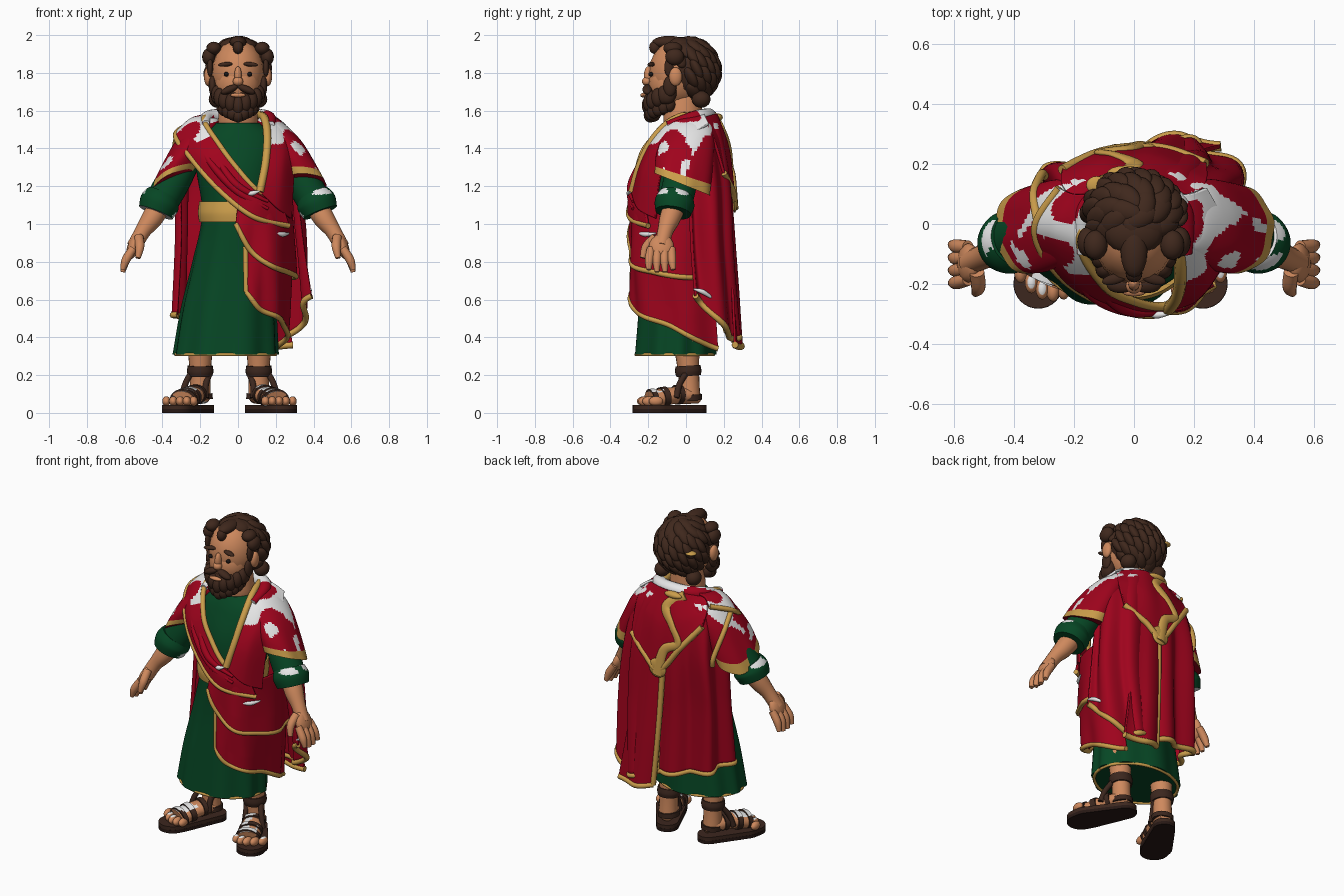
import bpy, bmesh, math
from math import sin, cos, pi
from mathutils import Vector as V, Matrix, Euler, noise

cube = bpy.data.objects.get("Cube")
if cube:
    bpy.data.objects.remove(cube, do_unlink=True)

def material(name, *rgb):
    m = bpy.data.materials.new(name)
    m.use_nodes = True
    m.diffuse_color = (*rgb, 1)
    m.node_tree.nodes["Principled BSDF"].inputs["Base Color"].default_value = (*rgb, 1)
    return m

RED, GREEN = material("crimson cloth", .35, .001, .012), material("green cloth", .002, .062, .018)
GOLD, WHITE = material("gold trim", .6, .34, .07), material("pale patches", .8, .8, .8)
SKIN, HAIR = material("skin", .62, .25, .11), material("brown hair", .05, .021, .012)
LEATHER, SOLE = material("sandal leather", .045, .02, .013), material("dark sole", .02, .009, .007)
EYE = material("eye black", .01, .008, .008)
made = []

def finish(name, bm, mat, patch=None, thick=0, hem=0):
    """Make the object; upward faces may carry pale patches, the first faces a gold hem."""
    bmesh.ops.recalc_face_normals(bm, faces=bm.faces)
    for i, f in enumerate(bm.faces):
        if i < hem:
            f.material_index = 2
        elif patch and abs(f.normal.z) > patch and noise.noise(f.calc_center_median() * 9) > -.02:
            f.material_index = 1
    me = bpy.data.meshes.new(name)
    bm.to_mesh(me)
    bm.free()
    for m in (mat, WHITE, GOLD):
        me.materials.append(m)
    ob = bpy.data.objects.new(name, me)
    bpy.context.collection.objects.link(ob)
    if thick:
        mod = ob.modifiers.new("thickness", 'SOLIDIFY')
        mod.thickness, mod.offset = thick, 0
    made.append(ob)

def spline(pts, t):
    """Smooth interpolation through equal-length tuples, t in 0..1."""
    i = min(int(t * (len(pts) - 1)), len(pts) - 2)
    f = t * (len(pts) - 1) - i
    p = [pts[min(max(i + k, 0), len(pts) - 1)] for k in (-1, 0, 1, 2)]
    return [.5 * (2*b + (c-a)*f + (2*a-5*b+4*c-d)*f*f + (3*b-a-3*c+d)*f**3) for a, b, c, d in zip(*p)]

def bridge(rings):
    """Closed skin over a list of vertex rings."""
    bm = bmesh.new()
    rows = [[bm.verts.new(p) for p in r] for r in rings]
    n = len(rows[0])
    for a, b in zip(rows, rows[1:]):
        for i in range(n):
            bm.faces.new((a[i], a[(i+1) % n], b[(i+1) % n], b[i]))
    bm.faces.new(rows[0])
    bm.faces.new(rows[-1])
    return bm

def loft(name, rings, mat, n=64, steps=40, folds=0, amp=0, patch=None, tilt=(0, 0), hem=0):
    """Stack of horizontal ellipses (cx, cy, z, rx, ry), bottom up, with a tilted, folded lower end."""
    out = []
    for k in range(steps + 1):
        cx, cy, z, rx, ry = spline(rings, k / steps)
        low = max(0, 1 - 1.6 * k / steps)
        ring = []
        for i in range(n):
            a = 2*pi*i/n
            r = 1 + amp * low * sin(folds*a + sin(2*a))
            x, y = rx*r*cos(a), ry*r*sin(a)
            ring.append((cx + x, cy + y, z + low * (x*tilt[0] + y*tilt[1])))
        out.append(ring)
    finish(name, bridge(out), mat, patch, hem=hem*n)

def tube(name, pts, radii, mat, n=14, flat=1, steps=None, patch=None):
    """Swept limb, strap or trim; flat squashes the section."""
    steps = steps or 7 * (len(pts) - 1)
    rs = [(r,) for r in radii] if isinstance(radii, list) else [(radii,)] * 2
    span = V(pts[-1]) - V(pts[0])
    ref = V((0, 1, 0)) if abs(span.z) > .6 * span.length else V((0, 0, 1))
    path = [V(spline(pts, k/steps)) for k in range(steps + 1)]
    out = []
    for k, p in enumerate(path):
        d = path[min(k+1, steps)] - path[max(k-1, 0)]
        side = d.cross(ref).normalized()
        up = side.cross(d).normalized() * flat
        r = spline(rs, k/steps)[0]
        out.append([p + (side*cos(2*pi*i/n) + up*sin(2*pi*i/n)) * r for i in range(n)])
    finish(name, bridge(out), mat, patch)

def blobs(name, items, mat, patch=None):
    """Ellipsoids (location, scale, optional rotation) in one object."""
    bm = bmesh.new()
    for loc, scale, *rot in items:
        mat4 = Matrix.LocRotScale(V(loc), rot[0] if rot else None, V(scale))
        bmesh.ops.create_uvsphere(bm, u_segments=16, v_segments=10, radius=1, matrix=mat4)
    finish(name, bm, mat, patch)

def slab(name, discs, z0, z1, mat):
    """Flat pad hulled around discs (x, y, radius)."""
    bm = bmesh.new()
    for x, y, r in discs:
        for k in range(32):
            for z in (z0, z1):
                bm.verts.new((x + r*cos(pi*k/16), y + r*sin(pi*k/16), z))
    hull = bmesh.ops.convex_hull(bm, input=bm.verts)
    bmesh.ops.delete(bm, geom=hull["geom_interior"], context='VERTS')
    finish(name, bm, mat)

def drape(name, rails, trims="", folds=0, amp=0, nu=72, nv=36, mid=0, patch=.5, width=.015):
    """Cloth sheet through rails from top to bottom, with gold edging on the named sides."""
    grid = []
    for j in range(nv + 1):
        row = [V(spline([spline(r, i/nu) for r in rails], j/nv)) for i in range(nu + 1)]
        grid.append([p + V((p.x, p.y, 0)).normalized() * amp * min(1, 1.5*j/nv) * sin(2*pi*folds*i/nu)
                     for i, p in enumerate(row)])
    bm = bmesh.new()
    vs = [[bm.verts.new(p) for p in row] for row in grid]
    for a, b in zip(vs, vs[1:]):
        for i in range(nu):
            bm.faces.new((a[i], a[i+1], b[i+1], b[i]))
    finish(name, bm, RED, patch, .014)
    lines = {"t": grid[0], "b": grid[-1], "l": [r[0] for r in grid], "m": [r[int(mid*nu)] for r in grid]}
    for k in trims:
        tube(name + "_trim", [tuple(p) for p in lines[k]], width, GOLD, n=8, steps=len(lines[k]) - 1)

# Tunic, belt and neck
loft("tunic", [(-.065, -.06, .31, .275, .215), (-.05, -.055, .55, .25, .2), (-.025, -.05, .8, .215, .185),
               (0, -.05, 1.05, .19, .18), (0, -.02, 1.28, .22, .2), (0, 0, 1.45, .23, .165),
               (0, -.01, 1.535, .125, .11)], GREEN, n=80, folds=9, amp=.035)
tube("tunic_hem_lining", [(-.065 + .264*cos(pi*k/12), -.06 + .205*sin(pi*k/12), .309) for k in range(25)], .009, GOLD, n=8)
loft("belt", [(0, -.05, 1.01, .205, .2), (0, -.05, 1.06, .212, .205), (0, -.045, 1.12, .205, .2)], GOLD)
loft("neck", [(0, .01, 1.45, .1, .1), (0, -.015, 1.555, .105, .105), (0, -.01, 1.7, .085, .09)], SKIN)

# Draped robe: cape, hood and folds at the back
drape("cape", [
    [(-.15, -.02, 1.56), (-.11, .1, 1.58), (0, .14, 1.58), (.11, .1, 1.58), (.15, -.02, 1.56)],
    [(-.27, .02, 1.46), (-.21, .14, 1.48), (0, .19, 1.48), (.21, .14, 1.48), (.27, .02, 1.46)],
    [(-.3, .02, 1.2), (-.25, .18, 1.22), (0, .21, 1.22), (.27, .19, 1.22), (.31, .02, 1.2)],
    [(-.3, .0, .9), (-.27, .17, .88), (0, .21, .85), (.29, .21, .85), (.35, .03, .88)],
    [(-.32, -.02, .52), (-.27, .17, .5), (0, .23, .45), (.26, .25, .4), (.39, .05, .62)]],
    "bm", folds=5, amp=.028, nu=100, mid=.55, width=.017)
drape("back_fold", [[(.0, .22, 1.25), (.08, .23, 1.25), (.17, .21, 1.25)],
                    [(.02, .24, .8), (.12, .26, .8), (.22, .24, .8)],
                    [(.05, .26, .37), (.16, .29, .35), (.29, .26, .36)]], "lb", folds=1, amp=.012, width=.018)
drape("back_hood", [
    [(-.2, .08, 1.56), (-.08, .15, 1.58), (.0, .16, 1.58), (.08, .15, 1.58), (.2, .08, 1.56)],
    [(-.24, .13, 1.5), (-.1, .21, 1.43), (.0, .225, 1.38), (.1, .215, 1.41), (.24, .14, 1.46)],
    [(-.24, .18, 1.42), (-.12, .235, 1.27), (.01, .255, 1.11), (.12, .245, 1.18), (.24, .2, 1.27)]],
    "b", patch=.62, width=.018)
tube("hood_edging", [(-.1, .15, 1.57), (0, .195, 1.49), (-.06, .23, 1.4), (-.11, .24, 1.3), (-.02, .25, 1.24),
                     (.02, .26, 1.08)], [.03, .034, .022, .024, .03, .036], GOLD, flat=.5)
blobs("hood_knot", [((.02, .258, 1.12), (.06, .014, .06)), ((-.03, .17, 1.565), (.06, .025, .02))], GOLD)
tube("right_mantle_edge", [(-.32, .0, 1.48), (-.335, .1, 1.38), (-.31, .165, 1.24), (-.3, .16, 1.18)], .015, GOLD)

# Draped robe: sash, shoulder panel and hip wraps
drape("shoulder_sash", [
    [(-.12, .1, 1.58), (-.18, -.06, 1.55), (-.1, -.205, 1.42), (-.01, -.255, 1.3), (.1, -.275, 1.18), (.22, -.23, 1.12)],
    [(-.2, .1, 1.57), (-.26, -.04, 1.53), (-.18, -.21, 1.37), (-.04, -.28, 1.22), (.1, -.295, 1.11), (.25, -.21, 1.05)],
    [(-.25, .12, 1.53), (-.33, -.02, 1.47), (-.25, -.17, 1.35), (-.1, -.265, 1.18), (.08, -.3, 1.04), (.27, -.2, .99)]], "tb")
for k in range(2):
    tube("sash_fold", [(-.24+.05*k, -.08, 1.5+.02*k), (-.15+.05*k, -.23, 1.33), (0, -.292, 1.17+.03*k),
                       (.16, -.28, 1.08+.04*k)], [.008, .018, .02, .008], RED)
drape("left_shoulder_panel", [
    [(.1, .1, 1.58), (.14, -.05, 1.56), (.155, -.165, 1.46), (.145, -.24, 1.32), (.115, -.285, 1.17)],
    [(.18, .1, 1.57), (.22, -.04, 1.53), (.24, -.15, 1.42), (.23, -.22, 1.28), (.21, -.25, 1.08)],
    [(.24, .12, 1.53), (.3, 0, 1.45), (.3, -.1, 1.36), (.29, -.14, 1.22), (.28, -.16, 1.03)]], "t", width=.021)
drape("hip_wrap", [
    [(0, -.27, 1.09), (.08, -.285, 1.09), (.17, -.26, 1.08), (.25, -.17, 1.08), (.28, 0, 1.08), (.24, .13, 1.08)],
    [(-.01, -.285, 1), (.06, -.295, .87), (.17, -.275, .78), (.27, -.17, .745), (.3, -.02, .72), (.27, .12, .72)]],
    "b", folds=3, amp=.008)
drape("lower_wrap", [
    [(.04, -.28, .88), (.12, -.275, .84), (.2, -.24, .82), (.27, -.1, .8), (.28, .03, .8), (.24, .14, .8)],
    [(.045, -.285, .64), (.11, -.28, .555), (.2, -.215, .51), (.25, -.08, .46), (.25, .05, .39), (.2, .17, .34)]],
    "lb", folds=3, amp=.008)
tube("neck_roll", [(-.17, -.1, 1.53), (-.16, .04, 1.56), (-.07, .11, 1.572), (.07, .11, 1.572), (.16, .04, 1.56),
                   (.175, -.1, 1.525)], [.02, .038, .04, .04, .038, .02], RED, steps=48, patch=.2)
for a, b, c in (((.045, -.295, 1.16), (.075, -.303, 1.163), (.115, -.3, 1.175)), ((.18, -.26, .955), (.235, -.215, .945), (.27, -.16, .95)),
                ((.385, .04, .655), (.375, .09, .64), (.35, .15, .6))):
    tube("pale_fold", (a, b, c), [.004, .013, .004], WHITE)

# Arms: robe sleeve, tunic sleeve, cuff, forearm and hand
for s, side in ((-1, "right"), (1, "left")):
    m = lambda *pts: [(s*x, y, z) for x, y, z in pts]
    loft(side + "_robe_sleeve", [(s*.35, -.02, 1.21, .118, .145), (s*.3, -.01, 1.32, .11, .15), (s*.235, .01, 1.44, .1, .14),
                                 (s*.17, .02, 1.53, .075, .11), (s*.14, .02, 1.56, .03, .06)],
         RED, folds=6, amp=.03, patch=.45, tilt=(.45 if s < 0 else 0, -.4), hem=5)
    tube(side + "_tunic_sleeve", m((.24, 0, 1.4), (.34, -.03, 1.23), (.42, -.06, 1.09)), [.07, .09, .088], GREEN, n=24)
    tube(side + "_cuff", m((.395, -.05, 1.15), (.415, -.06, 1.11), (.435, -.068, 1.06)), [.092, .106, .095],
         GREEN, n=48, steps=24, patch=.5)
    tube(side + "_forearm", m((.4, -.05, 1.12), (.455, -.085, 1.03), (.505, -.11, .96), (.55, -.13, .88)),
         [.06, .056, .042, .04], SKIN, n=16)
    blobs(side + "_palm", [((s*.553, -.13, .88), (.032, .066, .072), Euler((0, -s*.35, 0)).to_quaternion())], SKIN)
    for k in range(4):
        y = -.185 + .036*k
        tube(side + "_finger", m((.555, y, .87), (.593, y*1.12 + .012, .81), (.61, y*1.2 + .025, .74 + .012*abs(k - 1.5))),
             [.022, .023, .013], SKIN)
    tube(side + "_thumb", m((.525, -.16, .93), (.52, -.21, .88), (.53, -.23, .82)), [.025, .024, .014], SKIN)

    # Legs and sandals, splayed outward
    g = lambda *pts: [(-.045 + s*x, *rest) for x, *rest in pts]
    tube(side + "_leg", g((.155, .02, .08), (.155, .015, .2), (.155, .0, .4)), [.056, .055, .072], SKIN, n=20)
    slab(side + "_sole", g((.145, .045, .064), (.26, -.16, .09), (.275, -.2, .083)), 0, .02, SOLE)
    slab(side + "_midsole", g((.145, .045, .063), (.26, -.16, .089), (.275, -.2, .082)), .02, .042, LEATHER)
    tube(side + "_foot", g((.135, .07, .07), (.155, .02, .09), (.2, -.08, .09), (.25, -.19, .065)),
         [.03, .058, .06, .068], SKIN, n=32, flat=.75, patch=.8)
    blobs(side + "_toes", [(g((.19 + .036*k, -.222 + .007*(k - 1)**2, .062))[0], (.022, .038, .026)) for k in range(5)],
          SKIN, patch=.85)
    for a, b, r in (((.178, -.03, .098), (.19, -.055, .096), .067), ((.212, -.105, .085), (.225, -.135, .08), .071),
                    ((.237, -.165, .073), (.246, -.19, .069), .074)):
        tube(side + "_foot_strap", g(a, b), r, LEATHER, n=32, flat=.78, patch=.8)
    tube(side + "_heel_strap", g((.152, .02, .07), (.154, .02, .1)), .064, LEATHER, n=24)
    tube(side + "_ankle_strap", g((.155, .014, .195), (.155, .012, .22), (.155, .01, .25)), [.064, .07, .066], LEATHER, n=24)
    for d in (-.05, .05):
        tube(side + "_side_strap", g((.155 + d, .0, .21), (.18 + d*1.1, -.035, .15), (.19 + d*1.3, -.05, .08)), .016, LEATHER)

# Head and face
blobs("head", [((0, -.04, 1.8), (.142, .157, .18)), ((0, -.085, 1.74), (.122, .115, .13))]
      + [((s*.158, -.055, 1.78), (.022, .035, .05)) for s in (-1, 1)], SKIN)
blobs("nose", [((0, -.198, 1.785), (.02, .025, .05)), ((0, -.207, 1.755), (.028, .026, .024))], SKIN)
blobs("eyes", [((s*.062, -.186, 1.793), (.013, .013, .012)) for s in (-1, 1)], EYE)
blobs("eyebrows", [((s*.066, -.184, 1.845), (.042, .018, .012), Euler((0, s*.08, -s*.25)).to_quaternion()) for s in (-1, 1)], HAIR)

# Hair: cap covered with combed locks, side curls and forelock
locks = [((0, .02, 1.815), (.155, .145, .17)), ((0, -.09, 1.962), (.045, .09, .034)),
         ((0, -.165, 1.935), (.028, .03, .035)), ((0, -.03, 1.94), (.1, .075, .05))]
for k in range(90):
    z, a = 1 - (2*k + 1)/90, k * 2.4
    d = V((cos(a)*math.sqrt(1 - z*z), sin(a)*math.sqrt(1 - z*z), z))
    if d.y > -.5 and z > -.9 and (d.y > .05 or z > .3):
        comb = V((-d.y*.5, d.x*.5, -1)).cross(d).cross(d)
        locks.append((V((d.x*.148, .02 + d.y*.136, 1.812 + d.z*.158)), (.038, .026, .06), comb.to_track_quat('Z', 'Y')))
for s in (-1, 1):
    locks += [((s*.155, -.06, 1.885), (.035, .05, .045)), ((s*.128, -.07, 1.93), (.04, .05, .035)),
              ((s*.148, -.09, 1.83), (.016, .025, .05)), ((s*.11, .08, 1.66), (.045, .05, .045))]
blobs("hair", locks, HAIR)
blobs("hair_band_glint", [((-.125, .13, 1.84), (.035, .03, .012))], GOLD)

# Beard, moustache and lip
beard = [((0, -.12, 1.65), (.105, .09, .075)), ((0, -.175, 1.59), (.06, .045, .05))]
for k in range(11):
    a = (k - 5) / 5 * 1.75
    rise = abs(a) / 1.75
    beard += [((.112*sin(a), -.1 - .1*cos(a), 1.628 + .07*rise), (.032, .034, .05)),
              ((.085*sin(a), -.105 - .085*cos(a), 1.577 + .055*rise), (.032, .034, .04))]
for s in (-1, 1):
    beard += [((s*.135, -.085, 1.73), (.02, .035, .055)), ((s*.115, -.1, 1.68), (.028, .045, .045)),
              ((s*.045, -.205, 1.712), (.05, .026, .02), Euler((0, s*.4, 0)).to_quaternion())]
blobs("beard", beard, HAIR)
blobs("lower_lip", [((0, -.226, 1.682), (.042, .016, .012))], SKIN)

# Smooth shading with crisp edges
for ob in made:
    ob.select_set(True)
bpy.context.view_layer.objects.active = made[0]
bpy.ops.object.shade_smooth_by_angle(angle=math.radians(50))
